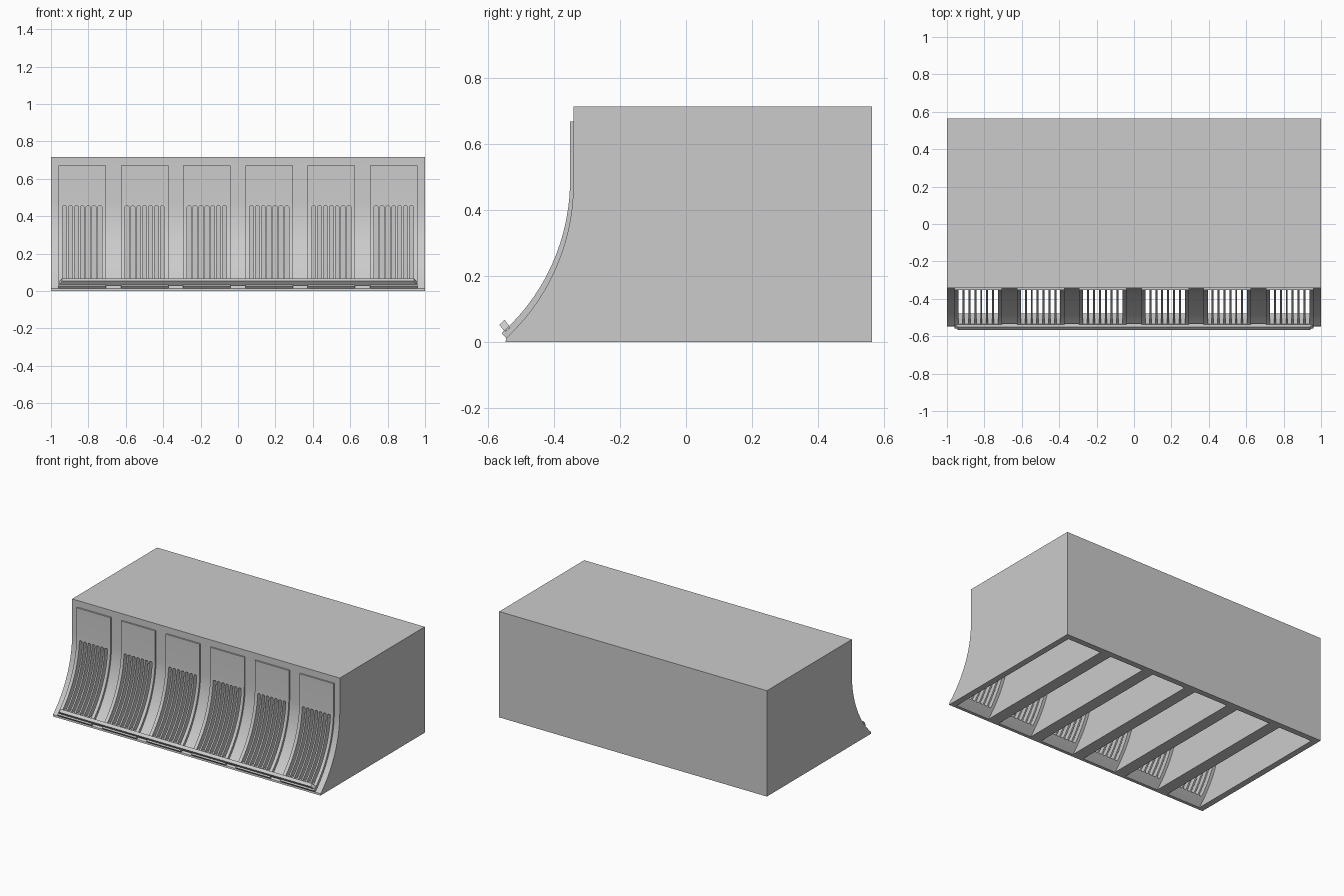
import bpy
import bmesh
import math

cube = bpy.data.objects.get("Cube")
if cube:
    bpy.data.objects.remove(cube, do_unlink=True)

grey = bpy.data.materials.new("light grey")
grey.use_nodes = True
grey.diffuse_color = (0.6, 0.6, 0.6, 1)
grey.node_tree.nodes["Principled BSDF"].inputs["Base Color"].default_value = (0.6, 0.6, 0.6, 1)

FACE_Y, BEND_Z, RADIUS = -0.342, 0.48, 0.639
END_ANGLE = math.radians(47.1)
BAYS = [(i - 2.5) * 0.333 for i in range(6)]
BAY_W = 0.252


def sweep(start, end=None, steps=14):
    """Front curve as (y, z), top to bottom, pushed forward from start to end."""
    end = start if end is None else end
    pts = []
    for i in range(steps + 1):
        t = i / steps
        r = RADIUS - start - (end - start) * t
        a = END_ANGLE * t
        pts.append((FACE_Y - RADIUS + r * math.cos(a), BEND_Z - r * math.sin(a)))
    return pts


def prism(bm, points):
    """Cap two matching 3D outlines and bridge their sides."""
    first, second = [[bm.verts.new(p) for p in ring] for ring in points]
    bm.faces.new(first)
    bm.faces.new(second)
    n = len(first)
    for i in range(n):
        j = (i + 1) % n
        bm.faces.new((first[i], first[j], second[j], second[i]))


def side_prism(bm, profile, x, width):
    prism(bm, [[(x + s * width / 2, y, z) for y, z in profile] for s in (-1, 1)])


def make_object(name, bm):
    bmesh.ops.recalc_face_normals(bm, faces=bm.faces)
    mesh = bpy.data.meshes.new(name)
    bm.to_mesh(mesh)
    bm.free()
    mesh.materials.append(grey)
    obj = bpy.data.objects.new(name, mesh)
    bpy.context.collection.objects.link(obj)
    return obj


def activate(obj):
    bpy.ops.object.select_all(action='DESELECT')
    obj.select_set(True)
    bpy.context.view_layer.objects.active = obj


def cut(obj, cutter):
    mod = obj.modifiers.new("cut", 'BOOLEAN')
    mod.operation = 'DIFFERENCE'
    mod.solver = 'EXACT'
    mod.object = cutter
    activate(obj)
    bpy.ops.object.modifier_apply(modifier=mod.name)


# Main housing with a concave front
bm = bmesh.new()
side_prism(bm, [(FACE_Y, 0.715)] + sweep(0) + [(-0.548, 0), (0.565, 0), (0.565, 0.715)], 0, 2)
housing = make_object("housing", bm)

# Hollow bays, open underneath
bm = bmesh.new()
for x in BAYS:
    inner = sweep(-0.022)
    side_prism(bm, [(inner[0][0], 0.675)] + inner
               + [(inner[-1][0], -0.03), (0.525, -0.03), (0.525, 0.675)], x, BAY_W)
bay_cutter = make_object("bay_cutter", bm)

# Seven vertical slots per bay, with clipped top corners
bm = bmesh.new()
for x in BAYS:
    for i in range(7):
        c = x + (i - 3) * 0.0315
        w, top, low, clip = 0.0105, 0.455, 0.05, 0.005
        outline = [(c - w, low), (c + w, low), (c + w, top - clip),
                   (c + w - clip, top), (c - w + clip, top), (c - w, top - clip)]
        prism(bm, [[(px, y, pz) for px, pz in outline] for y in (-0.7, -0.25)])
slot_cutter = make_object("slot_cutter", bm)

# Raised front panels following the curve
bm = bmesh.new()
for x in BAYS:
    back, front = sweep(-0.003), sweep(0.01, 0.02)
    side_prism(bm, [(back[0][0], 0.67), (front[0][0], 0.67)][::-1]
               + back + front[::-1], x, BAY_W + 0.002)
panels = make_object("front_panels", bm)

cut(housing, bay_cutter)
cut(housing, slot_cutter)
cut(panels, slot_cutter)
for helper in (bay_cutter, slot_cutter):
    bpy.data.objects.remove(helper, do_unlink=True)

# Lip bar along the foot of the panels, tapered at its ends
bm = bmesh.new()
bar = [(-0.567, 0.052, 0.94), (-0.551, 0.067, 0.94),
       (-0.533, 0.044, 0.96), (-0.550, 0.030, 0.96)]
prism(bm, [[(s * x, y, z) for y, z, x in bar] for s in (-1, 1)])
lip = make_object("lip_bar", bm)

for obj in (housing, panels, lip):
    activate(obj)
    bpy.ops.object.shade_smooth_by_angle(angle=math.radians(25))
